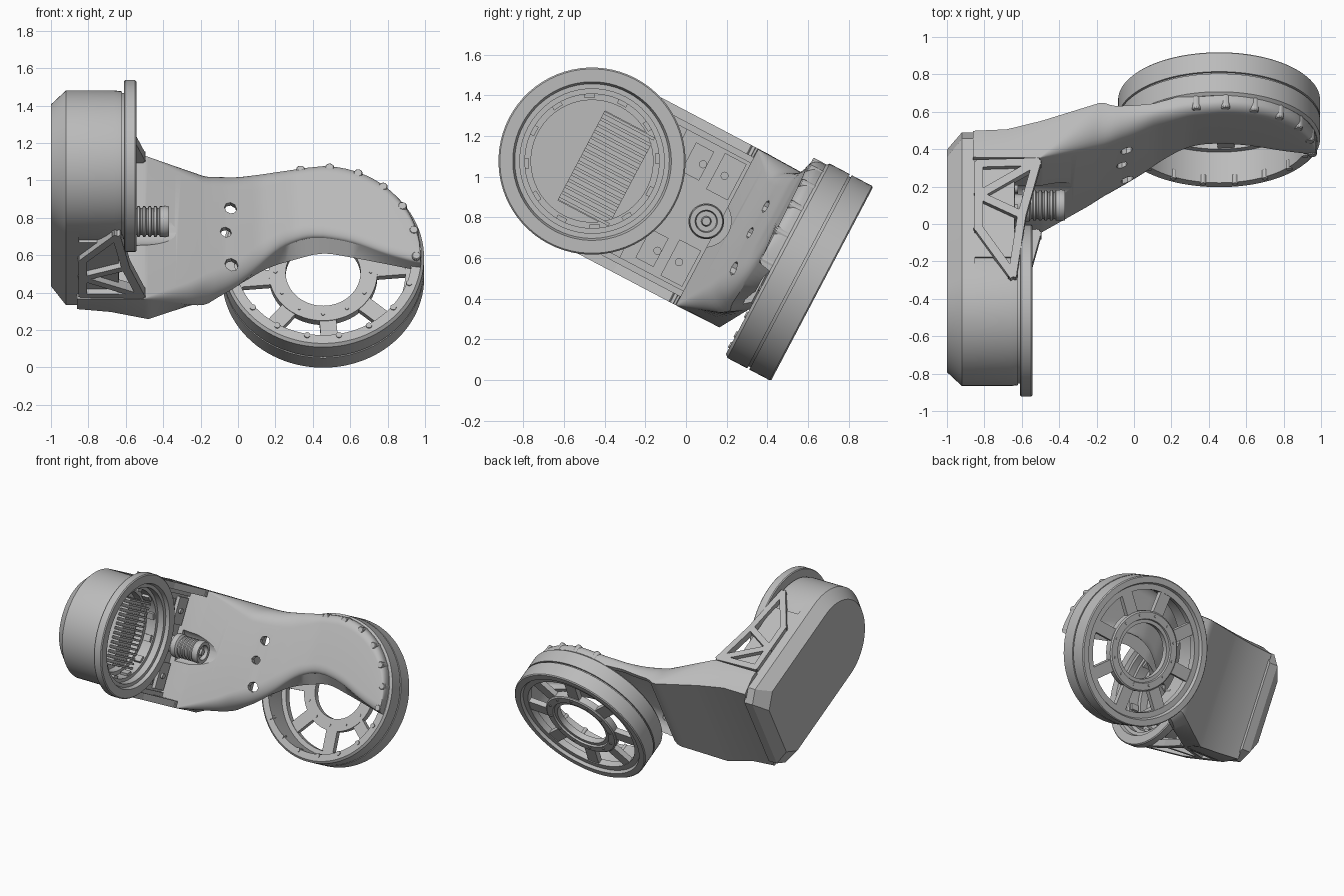
import bpy, bmesh
from math import sin, cos, pi, sqrt, radians
from mathutils import Matrix, Vector

if "Cube" in bpy.data.objects:
    bpy.data.objects.remove(bpy.data.objects["Cube"])

# Working frame: x across, u along the forearm, v across it; tilted into place at the end
TILT = Matrix.Translation((0, 0.343, 0.652)) @ Matrix.Rotation(radians(-27.8), 4, 'X')
MOTOR = (0, -0.91, 0)
RING = (0.455, 0, -0.006)

grey = bpy.data.materials.new("cast_grey")
grey.use_nodes = True
grey.diffuse_color = (0.5, 0.5, 0.5, 1)
grey.node_tree.nodes["Principled BSDF"].inputs["Base Color"].default_value = (0.5, 0.5, 0.5, 1)


def shade(ob):
    bpy.ops.object.select_all(action='DESELECT')
    ob.select_set(True)
    bpy.context.view_layer.objects.active = ob
    bpy.ops.object.shade_smooth_by_angle(angle=radians(28))


def finish(name, bm):
    bmesh.ops.recalc_face_normals(bm, faces=bm.faces)
    bm.transform(TILT)
    me = bpy.data.meshes.new(name)
    bm.to_mesh(me)
    bm.free()
    me.materials.append(grey)
    ob = bpy.data.objects.new(name, me)
    bpy.context.collection.objects.link(ob)
    shade(ob)
    return ob


def carve(target, bm):
    cutter = finish("cutter", bm)
    cutter.hide_render = True
    mod = target.modifiers.new("cut", 'BOOLEAN')
    mod.object = cutter
    mod.operation = 'DIFFERENCE'
    bpy.context.view_layer.objects.active = target
    bpy.ops.object.modifier_apply(modifier="cut")
    bpy.data.objects.remove(cutter)
    shade(target)


def loft(bm, sections, closed=False):
    rows = [[bm.verts.new(p) for p in s] for s in sections]
    n = len(rows[0])
    pairs = list(zip(rows, rows[1:])) + ([(rows[-1], rows[0])] if closed else [])
    for a, b in pairs:
        for i in range(n):
            j = (i + 1) % n
            bm.faces.new((a[i], a[j], b[j], b[i]))
    if not closed:
        bm.faces.new(rows[0])
        bm.faces.new(rows[-1])


def turn(bm, axis, centre, profile, closed=False, steps=72):
    """Revolve (axial, radius) points about the x or u axis."""
    sections = []
    for a, r in profile:
        ring = []
        for k in range(steps):
            c, s = r * cos(2 * pi * k / steps), r * sin(2 * pi * k / steps)
            p = (a, c, s) if axis == 'x' else (c, a, s)
            ring.append(Vector(p) + Vector(centre))
        sections.append(ring)
    loft(bm, sections, closed)


def box(bm, centre, size, rot=Matrix()):
    m = Matrix.Translation(centre) @ rot @ Matrix.Diagonal((*size, 1))
    bmesh.ops.create_cube(bm, size=1, matrix=m)


def lerp(keys, x):
    for (a, p), (b, q) in zip(keys, keys[1:]):
        if x <= b:
            return p + (q - p) * (x - a) / (b - a)
    return keys[-1][1]


def smooth(keys, x):
    """Average nearby samples so the outline flows."""
    return sum(lerp(keys, min(max(x + d * 0.02, keys[0][0]), keys[-1][0])) for d in range(-3, 4)) / 7


# Motor housing: long rounded shell with a chamfered flat cap
def shell_outline(x, r, end, cut):
    arc = [(x, MOTOR[1] - r * sin(pi * k / 36), r * cos(pi * k / 36)) for k in range(37)]
    return arc + [(x, end - cut, -r), (x, end, cut - r), (x, end, r - cut), (x, end - cut, r)]


bm = bmesh.new()
loft(bm, [shell_outline(-1, 0.33, -0.06, 0.1), shell_outline(-0.92, 0.405, -0.005, 0.08),
          shell_outline(-0.85, 0.405, -0.005, 0.08)])
housing = finish("motor_housing", bm)
for face in housing.data.polygons:
    face.use_smooth = len(face.vertices) == 4

bm = bmesh.new()
turn(bm, 'x', MOTOR, [(-0.87, 0.405), (-0.66, 0.405), (-0.62, 0.4), (-0.62, 0.33), (-0.87, 0.33)], True)
finish("motor_barrel", bm)

# Open flange at the motor mouth
bm = bmesh.new()
turn(bm, 'x', MOTOR, [(-0.61, 0.39), (-0.61, 0.455), (-0.603, 0.46), (-0.55, 0.46), (-0.543, 0.453),
                      (-0.543, 0.39), (-0.57, 0.38), (-0.57, 0.355), (-0.62, 0.355), (-0.62, 0.33),
                      (-0.67, 0.33), (-0.67, 0.39)], True)
finish("motor_flange", bm)

# Motor interior: floor, ledge, clips and cooling fins
bm = bmesh.new()
turn(bm, 'x', MOTOR, [(-0.8, 0.335), (-0.76, 0.335)])
turn(bm, 'x', MOTOR, [(-0.76, 0.335), (-0.7, 0.335), (-0.7, 0.3), (-0.76, 0.3)], True)
for k in range(12):
    rot = Matrix.Rotation(2 * pi * k / 12, 4, 'X')
    box(bm, Vector(MOTOR) + rot @ Vector((-0.66, 0.325, 0)), (0.06, 0.03, 0.05), rot)
finish("motor_floor", bm)
bm = bmesh.new()
box(bm, (-0.74, -0.83, 0), (0.05, 0.28, 0.5))
for k in range(15):
    box(bm, (-0.695, -0.83, -0.238 + k * 0.034), (0.09, 0.28, 0.015))
finish("cooling_fins", bm)

# Channel between the motor and the arm
bm = bmesh.new()
box(bm, (-0.755, -0.385, 0), (0.19, 0.37, 0.76))
for s in (-1, 1):
    box(bm, (-0.745, -0.5, s * 0.38), (0.21, 0.6, 0.05))
    box(bm, (-0.65, -0.29, s * 0.24), (0.03, 0.12, 0.2))
    box(bm, (-0.65, -0.45, s * 0.24), (0.03, 0.1, 0.16))
    for u in (-0.3, -0.42):
        turn(bm, 'x', (0, u, s * 0.24), [(-0.65, 0.02), (-0.62, 0.02)], steps=12)
finish("channel_floor", bm)

# Triangulated side brackets
nodes = {"a": (-0.83, -0.25), "b": (-0.52, -0.24), "c": (-0.6, -0.56), "d": (-0.65, -0.92), "e": (-0.83, -0.64),
         "f": (-0.83, -0.44)}
bm = bmesh.new()
for s in (-1, 1):
    for p, q in ("ab", "bc", "cd", "de", "ea", "bf", "fc"):
        a, b = Vector(nodes[p]), Vector(nodes[q])
        d, mid = b - a, (a + b) / 2
        rot = Matrix.Rotation(Vector((1, 0)).angle_signed(d) * -1, 4, 'Z')
        box(bm, (mid.x, mid.y, s * 0.41), (d.length + 0.03, 0.045, 0.05), rot)
finish("side_brackets", bm)

# Arm sweeping from the housing into a hood over the output ring
front = [(-0.86, -0.215), (-0.5, -0.215), (-0.07, -0.06), (0.12, 0), (0.3, 0.03), (0.98, 0.05)]
back = [(-0.86, -0.03), (-0.65, -0.025), (-0.48, 0.025), (-0.17, 0.125), (-0.11, 0.1), (0.1, 0.1), (0.25, 0.13),
        (0.98, 0.14)]
top = [(-0.86, 0.435), (-0.17, 0.43), (0, 0.435), (0.2, 0.475), (0.33, 0.505), (0.456, 0.52)]
low_front = [(-0.86, -0.435), (-0.5, -0.435), (-0.2, -0.36), (0, -0.23), (0.1, -0.13), (0.2, -0.01), (0.3, 0.06),
             (0.42, 0.09), (0.6, 0.06), (0.8, -0.02), (0.976, -0.07)]
low_back = [(-0.86, -0.4), (-0.48, -0.432), (-0.2, -0.28), (0, -0.19), (0.2, -0.05), (0.45, 0.03), (0.7, -0.02),
            (0.976, -0.08)]
round_u = [(-0.86, 0.02), (-0.5, 0.02), (-0.17, 0.92), (0, 0.8), (0.2, 0.55), (0.98, 0.5)]
round_v = [(-0.86, 0.005), (-0.5, 0.005), (-0.17, 0.12), (0.1, 0.12), (0.3, 0.07), (0.98, 0.06)]
chamfer = [(-0.86, 0.13), (-0.2, 0.02), (0, 0.004), (0.98, 0.004)]


def arm_section(x, inset=0):
    uf, ub, cu = lerp(front, x), lerp(back, x), lerp(chamfer, x)
    if x > -0.45:
        low, lowb, hi = smooth(low_front, x), smooth(low_back, x), smooth(top, min(x, 0.4))
    else:
        low, lowb, hi = lerp(low_front, x), lerp(low_back, x), lerp(top, x)
    if x > 0.4:
        hi = max(sqrt(max(0, 0.52 ** 2 - (x - 0.455) ** 2)), low + 0.02)
    ru = (ub - uf) * lerp(round_u, x)
    rl = ru * 0.65
    rv = min(lerp(round_v, x), (hi - low) * 0.4)
    cu = min(cu, (ub - uf - ru) * 0.9)
    uf, low, lowb, hi = uf + inset, low + inset, lowb + inset, hi - inset
    if inset:
        ub = 0.3
    quarter = [t * pi / 16 for t in range(9)]
    pts = [(ub, lowb)]
    pts += [(uf + rl - rl * sin(t), low + rv - rv * cos(t)) for t in quarter]
    pts += [(uf + ru - ru * cos(t), hi - rv + rv * sin(t)) for t in quarter]
    return [(x, u, v) for u, v in pts + [(ub - cu, hi), (ub, hi - cu * 0.35)]]


xs = [-0.86, -0.68, -0.5] + [-0.48 + k * 0.88 / 30 for k in range(31)]
xs += [0.455 + 0.52 * sin(k * pi / 40) for k in range(21)]
bm = bmesh.new()
loft(bm, [arm_section(x) for x in xs])
arm = finish("arm_and_hood", bm)

# Hollow the hood from behind
bm = bmesh.new()
loft(bm, [arm_section(x, 0.035) for x in xs if -0.15 < x < 0.92])
carve(arm, bm)

# Connector clearance and front holes cut into the arm
bm = bmesh.new()
turn(bm, 'x', (0, -0.275, 0), [(-0.62, 0.13), (-0.3, 0.12), (-0.15, 0.1)])
for x, v, r in ((-0.04, 0.2, 0.033), (-0.065, 0.05, 0.03), (-0.035, -0.14, 0.036)):
    turn(bm, 'u', (x, 0, v), [(-0.2, r), (0.03, r)], steps=8)
carve(arm, bm)

# Cable connector with threads
bm = bmesh.new()
thread = [(-0.67, 0.06), (-0.6, 0.06), (-0.6, 0.088), (-0.56, 0.088)]
for k in range(5):
    x = -0.55 + k * 0.03
    thread += [(x, 0.072), (x + 0.008, 0.072), (x + 0.012, 0.082), (x + 0.024, 0.082)]
thread += [(-0.39, 0.085), (-0.37, 0.08), (-0.37, 0.055), (-0.4, 0.05), (-0.4, 0.025), (-0.375, 0.02)]
turn(bm, 'x', (0, -0.275, 0), thread, steps=32)
finish("cable_connector", bm)

# Output ring with a groove, stepped inside
bm = bmesh.new()
turn(bm, 'u', RING, [(0.115, 0.525), (0.13, 0.54), (0.24, 0.54), (0.24, 0.528), (0.252, 0.528), (0.252, 0.54),
                     (0.365, 0.54), (0.372, 0.533), (0.372, 0.49), (0.35, 0.48), (0.35, 0.44), (0.3, 0.44),
                     (0.3, 0.475), (0.115, 0.475)], True, 96)
finish("output_ring", bm)

# Hub and spokes
bm = bmesh.new()
turn(bm, 'u', RING, [(0.3, 0.2), (0.3, 0.29), (0.35, 0.29), (0.358, 0.28), (0.358, 0.23), (0.345, 0.225),
                     (0.345, 0.2)], True)
for k in range(8):
    rot = Matrix.Rotation(-radians(5 + 45 * k), 4, 'Y')
    box(bm, Vector(RING) + rot @ Vector((0.37, 0.325, 0)), (0.18, 0.04, 0.09), rot)
finish("hub_and_spokes", bm)

# Screws around the hood rim and inside the ring
bm = bmesh.new()
for deg in range(-4, 121, 18):
    t = radians(deg)
    turn(bm, 'u', (0.455 + 0.5 * cos(t), 0, 0.5 * sin(t)), [(0.045, 0.02), (0.051, 0.024), (0.13, 0.024)], steps=12)
for deg in range(200, 345, 20):
    t = radians(deg)
    turn(bm, 'u', (0.455 + 0.49 * cos(t), 0, 0.49 * sin(t)), [(0.108, 0.016), (0.16, 0.016)], steps=12)
for k in range(12):
    t = 2 * pi * k / 12
    turn(bm, 'u', (0.455 + 0.255 * cos(t), 0, 0.255 * sin(t)), [(0.295, 0.01), (0.363, 0.01)], steps=10)
finish("rim_screws", bm)
